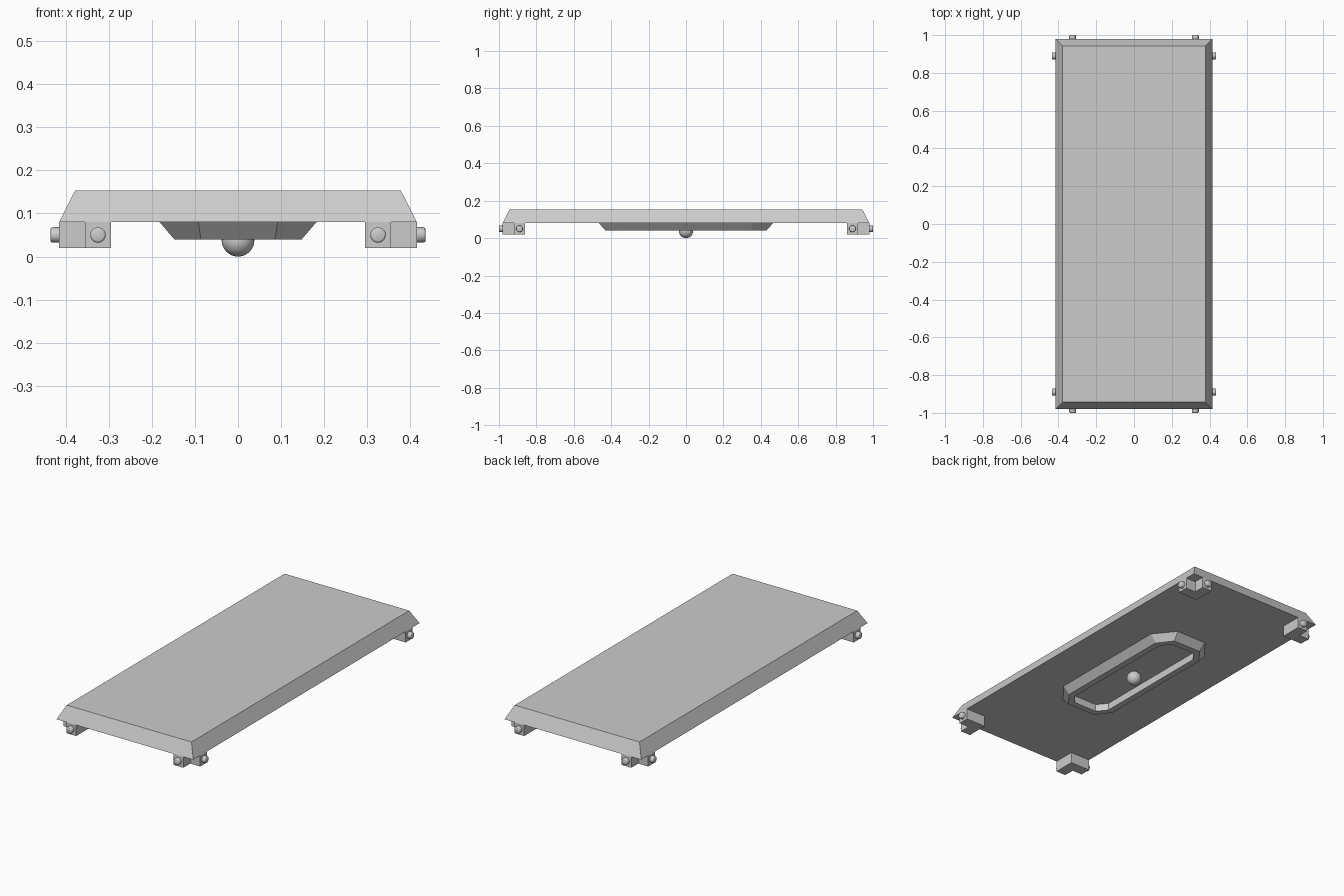
import bpy, bmesh, math
from mathutils import Matrix

if "Cube" in bpy.data.objects:
    bpy.data.objects.remove(bpy.data.objects["Cube"])


def finish(name, bm):
    bmesh.ops.recalc_face_normals(bm, faces=bm.faces)
    me = bpy.data.meshes.new(name)
    bm.to_mesh(me)
    bm.free()
    ob = bpy.data.objects.new(name, me)
    bpy.context.collection.objects.link(ob)
    return ob


def loft(name, loops, cap=False):
    """Skin a series of equal-length point loops; cap the ends if asked."""
    bm = bmesh.new()
    rings = [[bm.verts.new(p) for p in loop] for loop in loops]
    n = len(rings[0])
    for a, b in zip(rings, rings[1:]):
        for i in range(n):
            j = (i + 1) % n
            bm.faces.new((a[i], a[j], b[j], b[i]))
    if cap:
        bm.faces.new(rings[0])
        bm.faces.new(rings[-1])
    return finish(name, bm)


def rect(x, y, z):
    return [(-x, -y, z), (x, -y, z), (x, y, z), (-x, y, z)]


def octagon(x, y, cx, cy, z):
    # x, y are half sizes; cx, cy are where the corner cuts begin
    q = [(x, cy), (cx, y), (-cx, y), (-x, cy), (-x, -cy), (-cx, -y), (cx, -y), (x, -cy)]
    return [(a, b, z) for a, b in q]


def smooth(ob, angle):
    bpy.ops.object.select_all(action='DESELECT')
    ob.select_set(True)
    bpy.context.view_layer.objects.active = ob
    bpy.ops.object.shade_smooth_by_angle(angle=math.radians(angle))


# Sloped-edge slab
loft("slab", [rect(0.415, 0.98, 0.08), rect(0.378, 0.943, 0.153)], cap=True)

# Octagonal rim around the recess underneath
loft("underside_rim", [octagon(0.182, 0.465, 0.092, 0.355, 0.08),
                       octagon(0.148, 0.43, 0.086, 0.35, 0.04),
                       octagon(0.113, 0.395, 0.07, 0.343, 0.04),
                       octagon(0.113, 0.395, 0.07, 0.343, 0.08)])

# Ball in the middle of the recess
bm = bmesh.new()
bmesh.ops.create_uvsphere(bm, u_segments=32, v_segments=16, radius=0.038,
                          matrix=Matrix.Translation((0, 0, 0.038)))
smooth(finish("centre_ball", bm), 60)

# L-shaped corner feet, notch towards the outside corner
FOOT = [(0.295, 0.86), (0.415, 0.86), (0.415, 0.92), (0.355, 0.92), (0.355, 0.98), (0.295, 0.98)]


def knob(name, loc, axis):
    # short round peg with a rounded outer rim, growing outwards along axis
    profile = [(0.018, 0), (0.018, 0.015), (0.0166, 0.0185), (0.0135, 0.02)]
    loops = []
    for r, d in profile:
        loop = []
        for i in range(24):
            t = math.tau * i / 24
            u, w = r * math.cos(t), r * math.sin(t)
            off = (axis[0] * d + abs(axis[1]) * u, axis[1] * d + abs(axis[0]) * u, w)
            loop.append([loc[k] + off[k] for k in range(3)])
        loops.append(loop)
    smooth(loft(name, loops, cap=True), 50)


for sx, side in ((-1, "left"), (1, "right")):
    for sy, end in ((-1, "front"), (1, "back")):
        tag = f"{end}_{side}"
        loft("foot_" + tag, [[(sx * x, sy * y, z) for x, y in FOOT] for z in (0.02, 0.08)], cap=True)
        knob("side_knob_" + tag, (sx * 0.415, sy * 0.89, 0.05), (sx, 0))
        knob("end_knob_" + tag, (sx * 0.325, sy * 0.98, 0.05), (0, sy))
